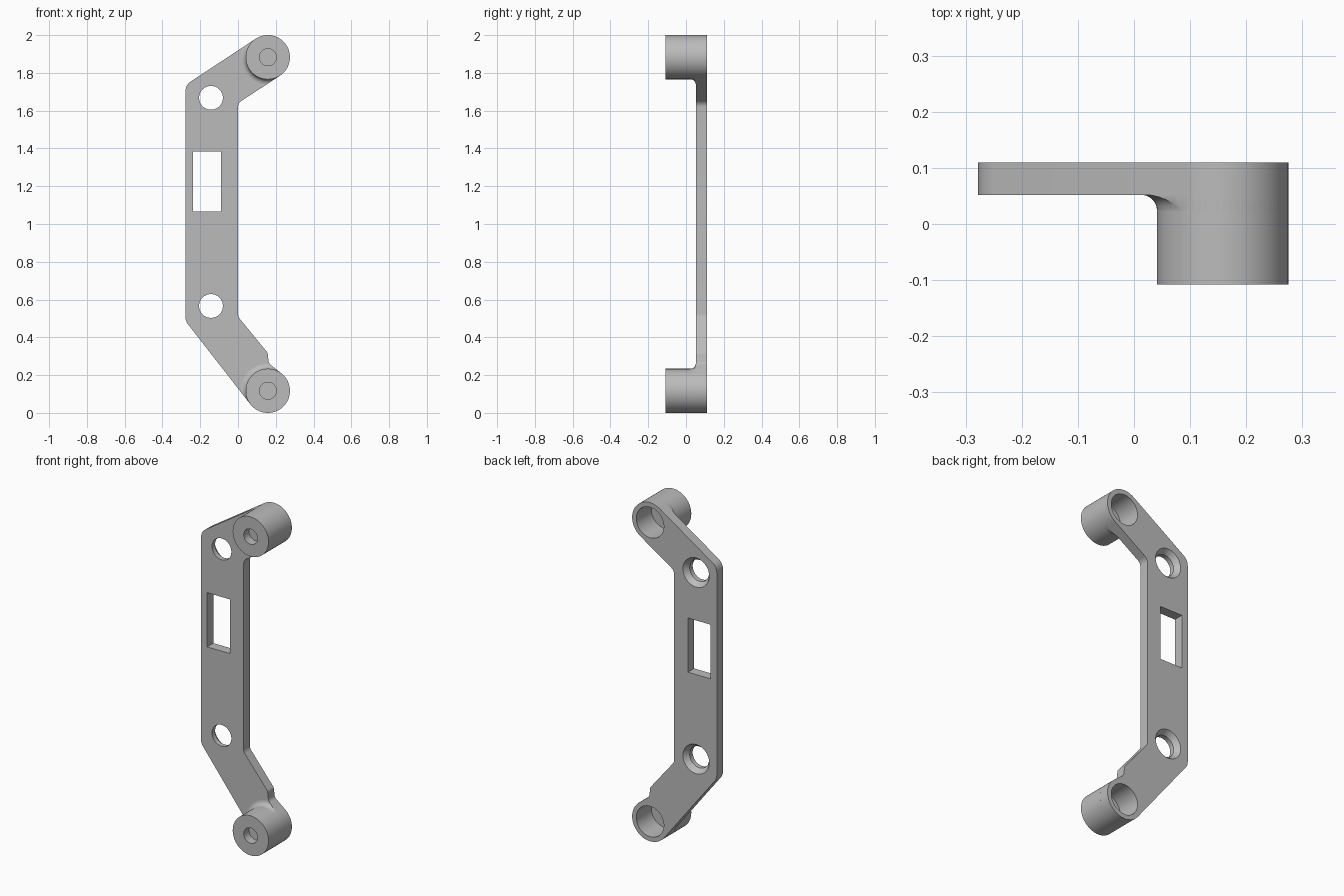
import bpy, bmesh
from math import sin, cos, radians, tau
from mathutils import Vector

cube = bpy.data.objects.get("Cube")
if cube:
    bpy.data.objects.remove(cube)

grey = bpy.data.materials.new("plain grey")
grey.use_nodes = True
grey.diffuse_color = (0.5, 0.5, 0.5, 1)
grey.node_tree.nodes["Principled BSDF"].inputs["Base Color"].default_value = grey.diffuse_color

FRONT, SEAT, BACK = -0.108, 0.052, 0.11
R, BORE, FILLET = 0.117, 0.09, 0.028
BOSS_X, TOP_Z, LOW_Z = 0.158, 1.883, 0.117
HOLES = [(-0.143, 1.668), (-0.143, 0.566)]


def make(name, bm):
    bmesh.ops.remove_doubles(bm, verts=bm.verts, dist=1e-5)
    bmesh.ops.recalc_face_normals(bm, faces=bm.faces)
    mesh = bpy.data.meshes.new(name)
    bm.to_mesh(mesh)
    bm.free()
    mesh.materials.append(grey)
    obj = bpy.data.objects.new(name, mesh)
    bpy.context.collection.objects.link(obj)
    return obj


def prism(name, outline, y0, y1):
    bm = bmesh.new()
    face = bm.faces.new([bm.verts.new((x, y0, z)) for x, z in outline])
    ext = bmesh.ops.extrude_face_region(bm, geom=[face], use_keep_orig=True)
    moved = [v for v in ext["geom"] if isinstance(v, bmesh.types.BMVert)]
    bmesh.ops.translate(bm, verts=moved, vec=(0, y1 - y0, 0))
    return make(name, bm)


def lathe(name, centre, profile, closed=False, n=64):
    """Turn a (radius, y) profile around the y axis through centre."""
    bm = bmesh.new()
    rings = [[bm.verts.new((centre[0] + r * cos(tau * i / n), y,
                            centre[1] + r * sin(tau * i / n))) for i in range(n)]
             for r, y in profile]
    pairs = list(zip(rings, rings[1:]))
    if closed:
        pairs.append((rings[-1], rings[0]))
    for a, b in pairs:
        for i in range(n):
            j = (i + 1) % n
            bm.faces.new((a[i], a[j], b[j], b[i]))
    return make(name, bm)


def boolean(obj, tool, operation):
    mod = obj.modifiers.new("cut", 'BOOLEAN')
    mod.operation, mod.solver, mod.object = operation, 'EXACT', tool
    bpy.context.view_layer.objects.active = obj
    bpy.ops.object.modifier_apply(modifier=mod.name)
    bpy.data.objects.remove(tool)


def arc(cz, a0, a1, n=32):
    steps = [radians(a0 + (a1 - a0) * i / n) for i in range(n + 1)]
    return [(BOSS_X + R * cos(a), cz + R * sin(a)) for a in steps]


def rounded(before, corner, after, radius, n=6):
    """Fillet one outline corner."""
    c = Vector(corner)
    u, v = (Vector(before) - c).normalized(), (Vector(after) - c).normalized()
    half = u.angle(v) / 2
    mid = c + (u + v).normalized() * radius / sin(half)
    reach = radius * cos(half) / sin(half)
    p, q = c + u * reach - mid, c + v * reach - mid
    return [tuple(mid + p.lerp(q, i / n).normalized() * radius) for i in range(n + 1)]


# Plate outline: two bent arms ending in arcs around the bosses
low_arc = arc(LOW_Z, 218, 415)
top_arc = arc(TOP_Z, -56.5, 123.5)
low_left, top_left = (-0.278, 0.486), (-0.278, 1.736)
notch, shoulder = (0.163, 0.262), (0.157, 0.318)
low_bend, top_bend = (0, 0.51), (0, 1.64)
outline = (rounded(top_arc[-1], top_left, low_left, 0.06)
           + rounded(top_left, low_left, low_arc[0], 0.06)
           + low_arc
           + rounded(low_arc[-1], notch, shoulder, 0.03)
           + rounded(notch, shoulder, low_bend, 0.03)
           + rounded(shoulder, low_bend, top_bend, 0.04)
           + rounded(low_bend, top_bend, top_arc[0], 0.04)
           + top_arc)
plate = prism("arm_plate", outline, SEAT, BACK)

# Rectangular window
boolean(plate, prism("window_cutter", [(-0.238, 1.065), (-0.09, 1.065),
                                       (-0.09, 1.385), (-0.238, 1.385)], 0, 0.2), 'DIFFERENCE')

# Countersunk screw holes
for hole in HOLES:
    boolean(plate, lathe("screw_cutter", hole, [(0, 0), (0.063, 0), (0.063, 0.08), (0.086, BACK),
                                                (0.086, 0.2), (0, 0.2)]), 'DIFFERENCE')

parts = [plate]
for label, cz in (("upper", TOP_Z), ("lower", LOW_Z)):
    centre = (BOSS_X, cz)
    # Rear bore through the plate
    boolean(plate, lathe("bore_cutter", centre, [(0, 0), (BORE, 0), (BORE, 0.2), (0, 0.2)]),
            'DIFFERENCE')
    # Hollow boss with a shallow front recess
    parts.append(lathe(label + "_boss", centre, [
        (0, -0.058), (0.045, -0.058), (0.045, FRONT), (R, FRONT), (R, SEAT),
        (BORE, SEAT), (BORE, -0.03), (0, -0.03)]))
    # Concave fillet where the boss meets the arm
    curve = [(R + FILLET * (1 - cos(a)), SEAT - FILLET * (1 - sin(a)))
             for a in (radians(15 * i) for i in range(7))]
    fillet = lathe(label + "_fillet", centre,
                   [(0.1, SEAT - FILLET)] + curve + [(0.1, SEAT)], closed=True)
    boolean(fillet, prism("arm_limit", outline, -0.05, 0.2), 'INTERSECT')
    parts.append(fillet)

for obj in parts:
    bpy.ops.object.select_all(action='DESELECT')
    obj.select_set(True)
    bpy.context.view_layer.objects.active = obj
    bpy.ops.object.shade_smooth_by_angle(angle=radians(30))
